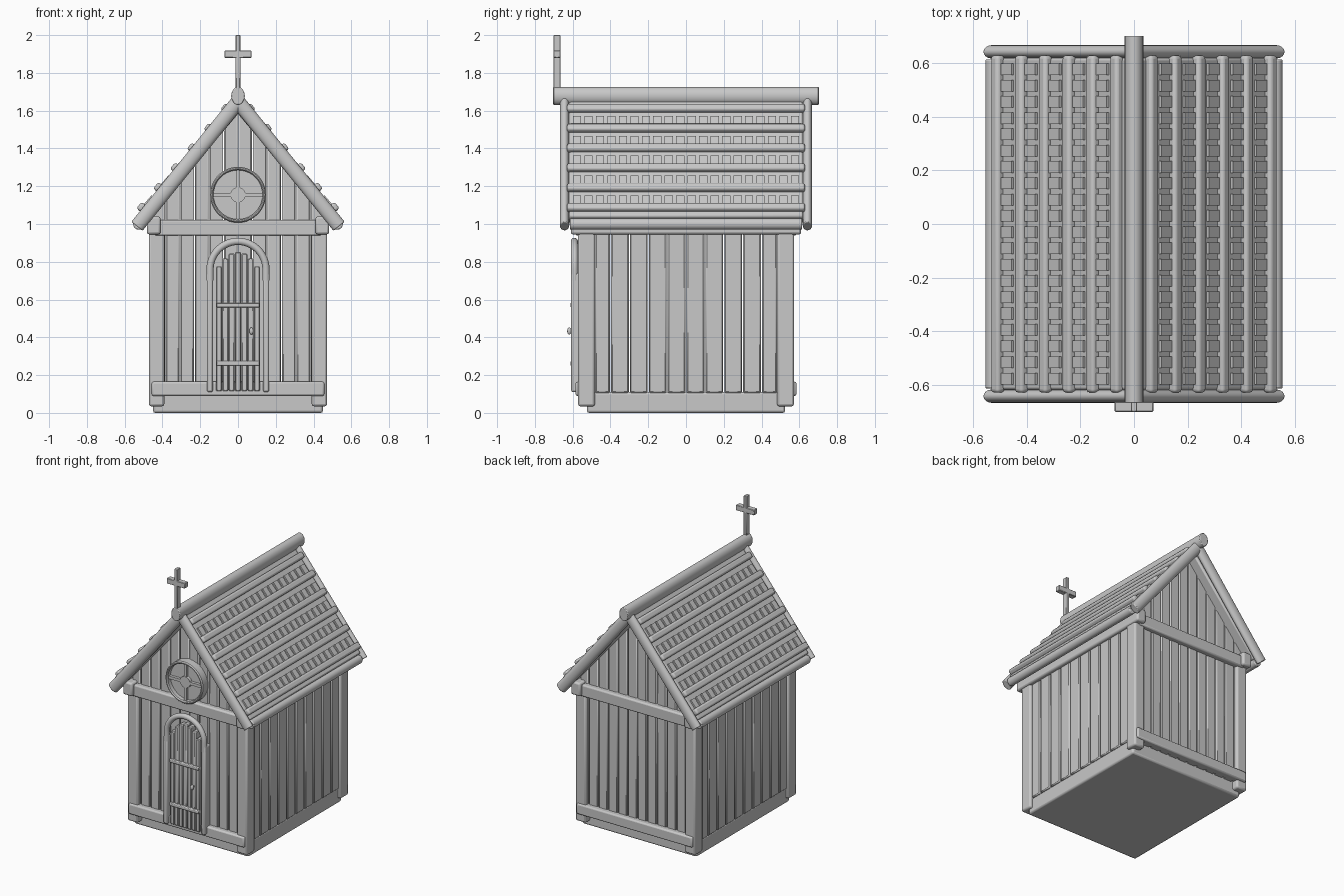
import bpy, bmesh, math
from mathutils import Matrix, Vector

cube = bpy.data.objects.get("Cube")
if cube:
    bpy.data.objects.remove(cube, do_unlink=True)

GREY = (0.58, 0.58, 0.58, 1)
mat = bpy.data.materials.new("plain_grey")
mat.use_nodes = True
mat.diffuse_color = GREY
mat.node_tree.nodes["Principled BSDF"].inputs["Base Color"].default_value = GREY


def box(bm, x, y, z, frame=Matrix()):
    """Box from (min, max) ranges, optionally in a tilted frame."""
    mid = Vector([sum(r) / 2 for r in (x, y, z)])
    size = Matrix.Diagonal([r[1] - r[0] for r in (x, y, z)] + [1])
    bmesh.ops.create_cube(bm, size=1, matrix=frame @ Matrix.Translation(mid) @ size)


def log(bm, start, end, side, ra, rb, sides=16):
    """Oval log between two points; ra is measured along the side axis."""
    a, b, u = Vector(start), Vector(end), Vector(side)
    d = (b - a).normalized()
    w = d.cross(u)
    rot = Matrix((u * ra, w * rb, d)).transposed().to_4x4()
    bmesh.ops.create_cone(bm, cap_ends=True, segments=sides, radius1=1, radius2=1,
                          depth=(b - a).length, matrix=Matrix.Translation((a + b) / 2) @ rot)


def prism(bm, outline, y0, y1):
    """Extrude an x-z outline along y."""
    face = bm.faces.new([bm.verts.new((x, y0, z)) for x, z in outline])
    ext = bmesh.ops.extrude_face_region(bm, geom=[face])["geom"]
    bmesh.ops.translate(bm, vec=(0, y1 - y0, 0),
                        verts=[v for v in ext if isinstance(v, bmesh.types.BMVert)])


def finish(bm, name, bevel=0.0, segments=2):
    bmesh.ops.recalc_face_normals(bm, faces=bm.faces[:])
    mesh = bpy.data.meshes.new(name)
    bm.to_mesh(mesh)
    bm.free()
    ob = bpy.data.objects.new(name, mesh)
    bpy.context.collection.objects.link(ob)
    mesh.materials.append(mat)
    if bevel:
        mod = ob.modifiers.new("soft_edges", "BEVEL")
        mod.width, mod.segments = bevel, segments
        mod.limit_method, mod.angle_limit = "ANGLE", math.radians(40)
    smooth(ob)
    return ob


def smooth(ob):
    bpy.ops.object.select_all(action="DESELECT")
    ob.select_set(True)
    bpy.context.view_layer.objects.active = ob
    bpy.ops.object.shade_smooth_by_angle(angle=math.radians(35))


def mirrored(s, lo, hi):
    return (lo, hi) if s > 0 else (-hi, -lo)


SIDES = (-1, 1)

# Floor slab
bm = bmesh.new()
box(bm, (-.45, .45), (-.525, .525), (0, .11))
finish(bm, "floor_base", .012)

# Corner posts
bm = bmesh.new()
for sx in SIDES:
    for sy in SIDES:
        box(bm, mirrored(sx, .39, .472), mirrored(sy, .482, .572), (.035, .97))
finish(bm, "corner_posts", .012)

# Side wall planks
bm = bmesh.new()
for s in SIDES:
    for i in range(10):
        y = -.5 + i * .1
        box(bm, mirrored(s, .42, .458), (max(y, -.485) + .003, min(y + .1, .485) - .003), (.105, .98))
finish(bm, "side_planks", .007, 1)

# Gable wall planks, cut to the roof slope
SLOPE, WIDTH = 1.18, .077
bm = bmesh.new()
for s in SIDES:
    for i in range(-6, 6):
        x0, x1 = i * WIDTH + .0025, (i + 1) * WIDTH - .0025
        x0, x1 = max(x0, -.45), min(x1, .45)
        top = [1.6 - SLOPE * abs(x) for x in (x0, x1)]
        prism(bm, [(x0, .09), (x1, .09), (x1, top[1]), (x0, top[0])], s * .505, s * .55)
finish(bm, "gable_planks", .007, 1)

# Sill beams and tie beams across both gables
bm = bmesh.new()
for s in SIDES:
    box(bm, (-.457, .457), mirrored(s, .53, .585), (.09, .165))
    box(bm, (-.44, .44), mirrored(s, .53, .585), (.938, 1.022))
finish(bm, "gable_beams", .01)

# Wall plates carrying the eaves
bm = bmesh.new()
for s in SIDES:
    box(bm, mirrored(s, .41, .482), (-.61, .61), (.945, 1.04))
finish(bm, "wall_plates", .012)

# Roof: slabs, shingles, battens and eave logs in a frame lying on each slope
slab, shingles, battens, eaves = [bmesh.new() for _ in range(4)]
ANG, STEP = math.radians(49.7), .1375
c, n = math.cos(ANG), math.sin(ANG)
for s in SIDES:
    frame = Matrix(((s * c, 0, s * n, 0), (0, 1, 0, 0), (-n, 0, c, 1.675), (0, 0, 0, 1)))
    box(slab, (.01, .83), (-.62, .62), (-.06, 0), frame)
    for row in range(6):
        u = .09 + row * STEP
        box(battens, (u - .022, u + .022), (-.63, .63), (-.012, .028), frame)
        if row < 5:
            for k in range(20):
                y = -.605 + k * .0608
                box(shingles, (u + .055, u + .125), (y + .006, y + .049), (-.01, .011), frame)
    log(eaves, (s * .527, -.615, 1.0), (s * .527, .615, 1.0), (1, 0, 0), .028, .03)
finish(slab, "roof_slabs", .01)
finish(shingles, "roof_shingles")
finish(battens, "roof_battens", .013, 3)
finish(eaves, "eave_logs", .006)

# Barge logs along the gable edges
bm = bmesh.new()
for sx in SIDES:
    for sy in SIDES:
        y = sy * .643
        log(bm, (0, y, 1.648), (sx * .535, y, .988), (0, 1, 0), .025, .038)
finish(bm, "barge_logs", .005)

# Ridge log
bm = bmesh.new()
log(bm, (0, -.703, 1.678), (0, .703, 1.678), (1, 0, 0), .036, .048)
finish(bm, "ridge_log", .005)

# Cross on the front of the ridge
bm = bmesh.new()
box(bm, (-.012, .012), (-.702, -.664), (1.66, 2))
box(bm, (-.072, .072), (-.702, -.664), (1.88, 1.918))
finish(bm, "ridge_cross", .003, 1)

# Round window: rim, pane, hub and spokes
CZ = 1.155
bm = bmesh.new()
profile = [(.13, -.545), (.13, -.604), (.136, -.612), (.142, -.612), (.148, -.604), (.148, -.545)]
ring = [bm.verts.new((r, y, CZ)) for r, y in profile]
edges = [bm.edges.new((ring[i], ring[(i + 1) % len(ring)])) for i in range(len(ring))]
bmesh.ops.spin(bm, geom=ring + edges, cent=(0, 0, CZ), axis=(0, 1, 0),
               angle=math.tau, steps=40, use_merge=True)
bmesh.ops.remove_doubles(bm, verts=bm.verts[:], dist=.0005)
finish(bm, "window_rim")

bm = bmesh.new()
log(bm, (0, -.575, CZ), (0, -.54, CZ), (1, 0, 0), .133, .133, 40)
finish(bm, "window_pane")

bm = bmesh.new()
log(bm, (0, -.598, CZ), (0, -.56, CZ), (1, 0, 0), .04, .04, 24)
box(bm, (-.132, .132), (-.595, -.56), (CZ - .01, CZ + .01))
box(bm, (-.01, .01), (-.595, -.56), (CZ - .132, CZ + .132))
finish(bm, "window_spokes")

# Door planks with stepped tops under the arch
bm = bmesh.new()
PW = .0335
for i in range(-3, 4):
    top = .852 - .0085 * i * i
    box(bm, (i * PW - .0155, i * PW + .0155), (-.598, -.54), (.115, top))
finish(bm, "door_planks", .005, 1)

# Door straps and handle
bm = bmesh.new()
for z in (.262, .571):
    box(bm, (-.115, .115), (-.612, -.58), (z - .012, z + .012))
finish(bm, "door_straps", .005)
bm = bmesh.new()
bmesh.ops.create_uvsphere(bm, u_segments=16, v_segments=10, radius=1,
                          matrix=Matrix.Translation((.071, -.618, .433)) @ Matrix.Diagonal((.011, .011, .019, 1)))
log(bm, (.071, -.618, .433), (.071, -.59, .433), (1, 0, 0), .006, .006, 10)
finish(bm, "door_handle")

# Arched door frame: two straight jambs and a rounded arch
bm = bmesh.new()
for s in SIDES:
    box(bm, mirrored(s, .133, .165), (-.608, -.54), (.11, .74))
finish(bm, "door_jambs", .01)

curve = bpy.data.curves.new("door_arch", "CURVE")
curve.dimensions = "3D"
curve.bevel_depth, curve.bevel_resolution, curve.use_fill_caps = .019, 4, True
angles = [math.pi * i / 24 for i in range(25)]
path = [(.148, .7)] + [(.148 * math.cos(t), .76 + .148 * math.sin(t)) for t in angles] + [(-.148, .7)]
spline = curve.splines.new("POLY")
spline.points.add(len(path) - 1)
for point, (x, z) in zip(spline.points, path):
    point.co = (x, -.591, z, 1)
arch = bpy.data.objects.new("door_arch", curve)
bpy.context.collection.objects.link(arch)
curve.materials.append(mat)
bpy.ops.object.select_all(action="DESELECT")
arch.select_set(True)
bpy.context.view_layer.objects.active = arch
bpy.ops.object.convert(target="MESH")
smooth(bpy.context.object)
